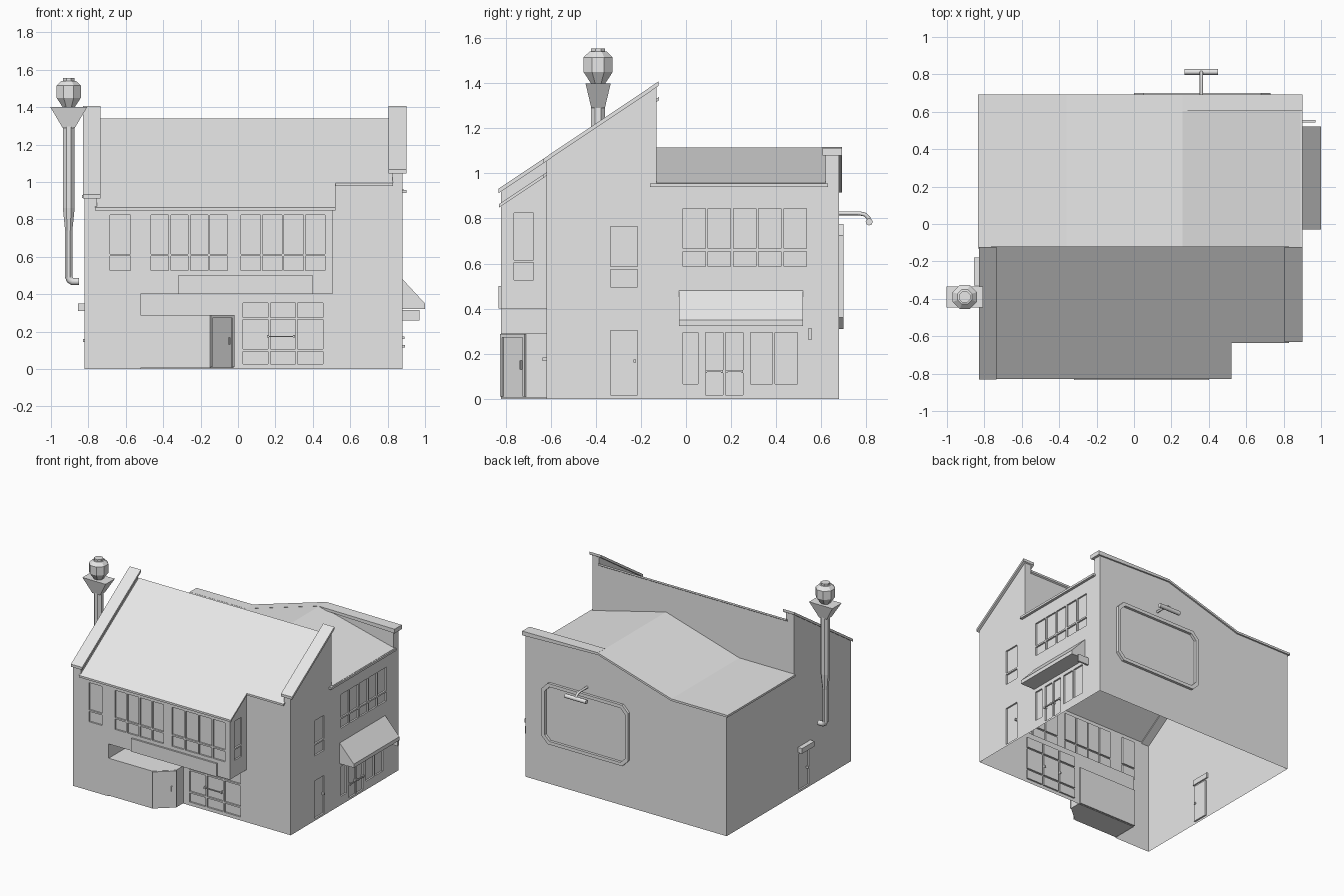
import bpy, bmesh, math
from mathutils import Vector

cube = bpy.data.objects.get("Cube")
if cube:
    bpy.data.objects.remove(cube)

grey = bpy.data.materials.new("plain_grey")
grey.use_nodes = True
grey.diffuse_color = (0.8, 0.8, 0.8, 1)
grey.node_tree.nodes["Principled BSDF"].inputs["Base Color"].default_value = (0.8, 0.8, 0.8, 1)


def finish(name, bm):
    bmesh.ops.recalc_face_normals(bm, faces=bm.faces)
    mesh = bpy.data.meshes.new(name)
    bm.to_mesh(mesh)
    bm.free()
    mesh.materials.append(grey)
    obj = bpy.data.objects.new(name, mesh)
    bpy.context.scene.collection.objects.link(obj)
    return obj


def add_prism(bm, pts, axis, a, b):
    """Extrude a 2D outline along an axis; the outline uses the other two axes in order."""
    def place(p, t):
        c = list(p)
        c.insert("xyz".index(axis), t)
        return c
    face = bm.faces.new([bm.verts.new(place(p, a)) for p in pts])
    out = bmesh.ops.extrude_face_region(bm, geom=[face])
    move = Vector(place((0, 0), b - a))
    bmesh.ops.translate(bm, vec=move, verts=[v for v in out["geom"] if isinstance(v, bmesh.types.BMVert)])


def prism(name, pts, axis, a, b):
    bm = bmesh.new()
    add_prism(bm, pts, axis, a, b)
    return finish(name, bm)


def rect(u0, u1, v0, v1):
    return [(u0, v0), (u1, v0), (u1, v1), (u0, v1)]


def box(name, x0, x1, y0, y1, z0, z1):
    return prism(name, rect(x0, x1, y0, y1), "z", z0, z1)


def pipe(name, pts, radius, sides=8):
    curve = bpy.data.curves.new(name, "CURVE")
    curve.dimensions = "3D"
    curve.bevel_depth = radius
    curve.bevel_resolution = sides // 2 - 2
    curve.use_fill_caps = True
    line = curve.splines.new("POLY")
    line.points.add(len(pts) - 1)
    for p, co in zip(line.points, pts):
        p.co = (*co, 1)
    curve.materials.append(grey)
    obj = bpy.data.objects.new(name, curve)
    bpy.context.scene.collection.objects.link(obj)


def loft(name, rings, sides, centre, phase=0):
    """Stack regular rings of (rx, ry, z) into a closed solid."""
    bm = bmesh.new()
    loops = []
    for rx, ry, z in rings:
        angles = [2 * math.pi * (i + phase) / sides for i in range(sides)]
        loops.append([bm.verts.new((centre[0] + rx * math.cos(t), centre[1] + ry * math.sin(t), z)) for t in angles])
    for lo, hi in zip(loops, loops[1:]):
        for i in range(sides):
            j = (i + 1) % sides
            bm.faces.new((lo[i], lo[j], hi[j], hi[i]))
    bm.faces.new(loops[0])
    bm.faces.new(loops[-1])
    return finish(name, bm)


def combine(body, other, operation):
    mod = body.modifiers.new("cut", "BOOLEAN")
    mod.operation, mod.solver, mod.object = operation, "EXACT", other
    bpy.context.view_layer.update()
    mesh = bpy.data.meshes.new_from_object(body.evaluated_get(bpy.context.evaluated_depsgraph_get()))
    body.modifiers.clear()
    body.data = mesh
    bpy.data.objects.remove(other)


def slope(y):
    return 0.855 + 0.67 * (y + 0.82)


def band(y0, y1, low, high):
    """Strip lying along the front roof pitch."""
    return [(y0, slope(y0) + low), (y1, slope(y1) + low), (y1, slope(y1) + high), (y0, slope(y0) + high)]


# House shell: gabled front, overhanging bay, corner foot and rear wing
L, R, FRONT, INNER, RIDGE, BACK = -0.82, 0.88, -0.82, -0.62, -0.13, 0.68
house = prism("house_walls", [(INNER, 0), (RIDGE, 0), (RIDGE, slope(RIDGE)), (INNER, slope(INNER))], "x", L, R)
bay = prism("bay", [(FRONT, 0.4), (-0.5, 0.4), (-0.5, slope(-0.5)), (FRONT, slope(FRONT))], "x", L, 0.505)
foot = box("foot", L, -0.52, FRONT, -0.5, 0, 0.5)
wing = prism("wing", [(L, 0), (R, 0), (R, 0.945), (0.26, 1.1), (-0.36, 0.915), (L, 0.915)], "y", -0.3, BACK)
for part in (bay, foot, wing):
    combine(house, part, "UNION")

# Recessed windows and doors, each split into panes by a transom
D = 0.012
cut = bmesh.new()


def recess(axis, wall, u0, u1, levels, panes=1):
    width = (u1 - u0) / panes
    for i in range(panes):
        for lo, hi in zip(levels, levels[1:]):
            r = rect(u0 + i * width + 0.006, u0 + (i + 1) * width - 0.006, lo + 0.006, hi - 0.006)
            add_prism(cut, r, axis, wall - D, wall + D)


upper = (0.52, 0.61, 0.83)
recess("y", FRONT, -0.69, -0.57, upper)
recess("y", FRONT, -0.47, -0.05, upper, 4)
recess("y", FRONT, 0.01, 0.47, upper, 4)
recess("y", INNER, 0.02, 0.46, (0.02, 0.1, 0.27, 0.36), 3)
recess("x", 0.505, -0.77, -0.67, upper)
recess("x", R, -0.34, -0.21, (0.49, 0.58, 0.77))
recess("x", R, -0.34, -0.21, (0.01, 0.31))
recess("x", R, -0.02, 0.54, (0.58, 0.66, 0.85), 5)
recess("x", R, 0.08, 0.26, (0.01, 0.3), 2)
recess("x", R, 0.28, 0.5, (0.06, 0.3), 2)
recess("x", R, -0.02, 0.06, (0.06, 0.3))
recess("x", L, -0.32, -0.19, (0.01, 0.3))
combine(house, finish("openings", cut), "DIFFERENCE")

# The shell is open underneath
bm = bmesh.new()
bm.from_mesh(house.data)
floor = [f for f in bm.faces if all(v.co.z < 0.001 for v in f.verts)]
bmesh.ops.delete(bm, geom=floor, context="FACES")
bm.to_mesh(house.data)
bm.free()

# Front roof slabs with eaves
prism("bay_roof", band(-0.83, -0.12, 0, 0.015), "x", -0.765, 0.52)
prism("front_roof", band(-0.635, -0.12, 0, 0.015), "x", 0.5, 0.83)

# Gable parapets and copings
for side, x0, x1, c0, c1, y0 in (("right", L, -0.755, -0.83, -0.735, FRONT), ("left", 0.825, R, 0.805, 0.9, INNER)):
    prism(side + "_parapet", band(y0, RIDGE, -0.01, 0.066), "x", x0, x1)
    prism(side + "_coping", band(y0 - 0.012, -0.122, 0.065, 0.085), "x", c0, c1)

# Rear wing roof, eave and back parapet
top = [(-0.835, 0.915), (-0.36, 0.915), (0.26, 1.1), (0.89, 0.943)]
prism("rear_roof", top + [(x, z + 0.015) for x, z in reversed(top)], "y", RIDGE, 0.62)
back_edge = top[:3] + [(0.27, 1.1)]
prism("rear_verge", back_edge + [(x, z + 0.016) for x, z in reversed(back_edge)], "y", 0.61, 0.692)
box("side_eave", R - 0.02, 0.9, -0.16, 0.63, 0.94, 0.956)
prism("back_parapet", [(0.26, 1.0), (R, 0.9), (R, 1.085), (0.26, 1.1)], "y", 0.62, BACK)
prism("back_coping", [(0.26, 1.1), (0.9, 1.08), (0.9, 1.112), (0.26, 1.117)], "y", 0.605, 0.692)

# Entrance lobby with an angled door
lobby = [(-0.52, -0.818), (-0.15, -0.818), (-0.025, -0.71), (-0.025, -0.61), (-0.52, -0.61)]
prism("lobby", lobby, "z", 0.005, 0.29)
a, b = Vector(lobby[1]), Vector(lobby[2])
along = (b - a).normalized()
out = Vector((along.y, -along.x)) * 0.009


def angled_plate(name, t0, t1, z0, z1):
    p, q = a + along * t0, a + along * t1
    prism(name, [p, q, q + out, p + out], "z", z0, z1)


span = (b - a).length
angled_plate("door_jamb_near", 0, 0.012, 0.01, 0.285)
angled_plate("door_jamb_far", span - 0.012, span, 0.01, 0.285)
angled_plate("door_head", 0, span, 0.272, 0.288)
angled_plate("door_handle", span - 0.035, span - 0.027, 0.13, 0.17)

# Sign boards and handles
box("front_sign", -0.32, 0.4, -0.833, -0.81, 0.4, 0.5)
box("front_handle", 0.16, 0.3, -0.636, -0.629, 0.172, 0.178)
for x in (0.16, 0.3):
    box("front_handle_mount", x - 0.005, x + 0.005, -0.636, -0.6, 0.168, 0.182)
for y in (0.09, 0.18):
    box("side_handle", 0.885, 0.892, y, y + 0.07, 0.118, 0.125)
    for e in (y, y + 0.07):
        box("side_handle_mount", 0.86, 0.892, e - 0.004, e + 0.004, 0.115, 0.128)
box("side_door_knob", 0.86, 0.89, -0.232, -0.222, 0.16, 0.175)
box("right_door_knob", -0.828, -0.8, -0.305, -0.295, 0.145, 0.16)
box("right_door_canopy", -0.855, L + 0.01, -0.33, -0.18, 0.31, 0.35)
box("hanging_sign", R - 0.01, 0.97, 0.543, 0.557, 0.26, 0.315)

# Side awning
prism("awning", [(R, 0.48), (1.0, 0.35), (1.0, 0.322), (R, 0.322)], "y", -0.03, 0.52)

# Rear billboard frame with clipped corners
bm = bmesh.new()


def octagon(inset, c, y):
    x0, x1, z0, z1 = 0.0 + inset, 0.73 - inset, 0.31 + inset, 0.775 - inset
    pts = [(x0 + c, z0), (x1 - c, z0), (x1, z0 + c), (x1, z1 - c), (x1 - c, z1), (x0 + c, z1), (x0, z1 - c), (x0, z0 + c)]
    return [bm.verts.new((x, y, z)) for x, z in pts]


rings = [octagon(0, 0.05, 0.675), octagon(0, 0.05, 0.7), octagon(0.025, 0.04, 0.7), octagon(0.025, 0.04, 0.675)]
for r, s in zip(rings, rings[1:]):
    for i in range(8):
        bm.faces.new((r[i], r[i - 1], s[i - 1], s[i]))
finish("billboard_frame", bm)

# Billboard lamp
arm = [(0.36, 0.67, 0.823), (0.36, 0.77, 0.823), (0.36, 0.795, 0.817), (0.36, 0.81, 0.803), (0.36, 0.813, 0.785)]
pipe("lamp_arm", arm, 0.009)
pipe("lamp_bar", [(0.27, 0.813, 0.785), (0.45, 0.813, 0.785)], 0.016)

# Flue: elbow, widening pipe, square funnel and eight-sided cowl
C = (-0.905, -0.39)
pipe("flue_elbow", [(-0.85, C[1], 0.468), (-0.885, C[1], 0.468), (-0.899, C[1], 0.477), (C[0], C[1], 0.495)], 0.02)
loft("flue_pipe", [(0.021, 0.021, 0.49), (0.021, 0.021, 0.74), (0.034, 0.034, 0.86), (0.034, 0.034, 1.31)], 8, C, 0.5)
k = math.sqrt(2)
loft("flue_funnel", [(0.033 * k, 0.03 * k, 1.29), (0.098 * k, 0.056 * k, 1.4)], 4, C, 0.5)
cowl = [(0.035, 1.4), (0.07, 1.45), (0.07, 1.515), (0.042, 1.54), (0.033, 1.541), (0.033, 1.555)]
loft("flue_cowl", [(r, r, z) for r, z in cowl], 8, C, 0.5)
